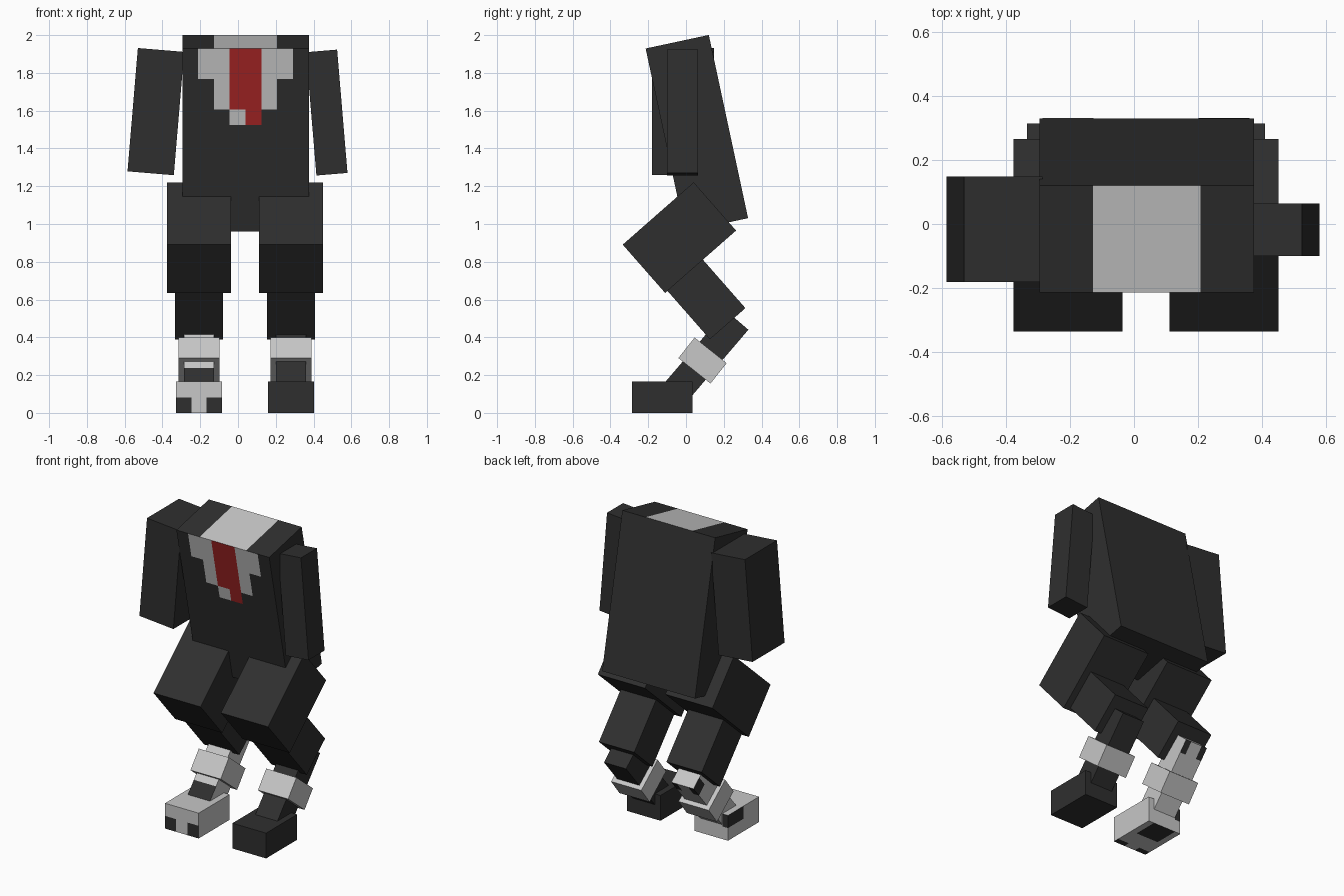
import bpy, bmesh
from math import radians
from mathutils import Vector, Euler

cube = bpy.data.objects.get("Cube")
if cube:
    bpy.data.objects.remove(cube, do_unlink=True)


def material(name, rgb):
    m = bpy.data.materials.new(name)
    m.use_nodes = True
    m.diffuse_color = (*rgb, 1)
    m.node_tree.nodes["Principled BSDF"].inputs["Base Color"].default_value = (*rgb, 1)
    return m


DARK, LIGHT, RED = 0, 1, 2
MATS = [material("charcoal", (0.028, 0.028, 0.028)),
        material("light grey", (0.57, 0.57, 0.57)),
        material("dark red", (0.38, 0.018, 0.018))]


def box(name, size, loc, rot=(0, 0, 0), color=DARK, grid=None, cuts=None, paint=None):
    """Box, optionally cut at grid positions and coloured by paint(normal, x, y, z)
    where x, y, z are grid units from the right / front / bottom corner."""
    bm = bmesh.new()
    bmesh.ops.create_cube(bm, size=1)
    if paint:
        for axis in range(3):
            no = Vector([float(i == axis) for i in range(3)])
            for c in cuts[axis]:
                bmesh.ops.bisect_plane(bm, geom=bm.verts[:] + bm.edges[:] + bm.faces[:],
                                       plane_co=no * (c / grid[axis] - 0.5), plane_no=no)
        bm.normal_update()
        for f in bm.faces:
            c = f.calc_center_median()
            f.material_index = paint(f.normal, *[(c[i] + 0.5) * grid[i] for i in range(3)])
    bmesh.ops.scale(bm, vec=size, verts=bm.verts)
    me = bpy.data.meshes.new(name)
    bm.to_mesh(me)
    bm.free()
    for m in (MATS if paint else [MATS[color]]):
        me.materials.append(m)
    ob = bpy.data.objects.new(name, me)
    ob.location = loc
    ob.rotation_euler = Euler([radians(a) for a in rot])
    bpy.context.collection.objects.link(ob)
    return ob


# Jacket with a shirt front, a red tie and an open collar on top
def paint_torso(n, x, y, z):
    row = 24 - z
    if n.z > 0.5:
        return LIGHT if 4 < x < 12 else DARK
    if n.y < -0.5:
        if 6 < x < 10 and row < 10:
            return LIGHT if x < 8 and row > 8 else RED
        if (4 < x < 12 and row < 8) or (2 < x < 14 and row < 4):
            return LIGHT
    return DARK


box("torso", (0.67, 0.342, 0.992), (0.04, 0.0575, 1.48), (12.1, 0, 0),
    grid=(16, 8, 24), cuts=((2, 4, 6, 8, 10, 12, 14), (), (14, 16, 20)), paint=paint_torso)

# Arms: a thin left one and a thick right one
box("left_arm", (0.165, 0.165, 0.655), (0.47, -0.018, 1.59), (0, -4.8, 0))
box("right_arm", (0.246, 0.33, 0.655), (-0.435, -0.016, 1.595), (0, 4.8, 0))


# Painted details of the right leg
def paint_hock(n, x, y, z):
    if n.y < -0.5 and z < 2.6:
        return DARK
    if n.y > 0.5 and z > 10 and (x < 1 or x > 3):
        return DARK
    if n.x < -0.5 and z > 10 and y > 2:
        return DARK
    return LIGHT


def paint_foot(n, x, y, z):
    side = x < 2 or x > 4
    if n.y < -0.5 and side and z < 2:
        return DARK
    if n.z < -0.5 and ((side and y < 1) or (1 < x < 5 and y > 4)):
        return DARK
    if n.x < -0.5 and y > 4 and z > 2:
        return DARK
    if n.y > 0.5 and x < 1 and z > 2:
        return DARK
    return LIGHT


# Legs: thigh, shin, hock, cuff and foot on each side
for side, cx in (("left", 0.281), ("right", -0.206)):
    right = side == "right"
    box(side + "_thigh", (0.34, 0.34, 0.5), (cx, -0.035, 0.928), (-48.7, 0, 0))
    box(side + "_shin", (0.255, 0.25, 0.42), (cx, 0.082, 0.63), (41.3, 0, 0))
    box(side + "_hock", (0.16, 0.155, 0.509), (cx, 0.106, 0.297), (-40.5, 0, 0),
        grid=(4, 4, 12), cuts=((1, 3), (2,), (2.6, 10)),
        paint=paint_hock if right else None)
    box(side + "_cuff", (0.218, 0.217, 0.138), (cx, 0.0875, 0.277), (-38.5, 0, 0), color=LIGHT)
    box(side + "_foot", (0.243, 0.32, 0.165), (cx, -0.125, 0.0825),
        grid=(6, 8, 4), cuts=((1, 2, 4, 5), (1, 4), (2,)),
        paint=paint_foot if right else None)
